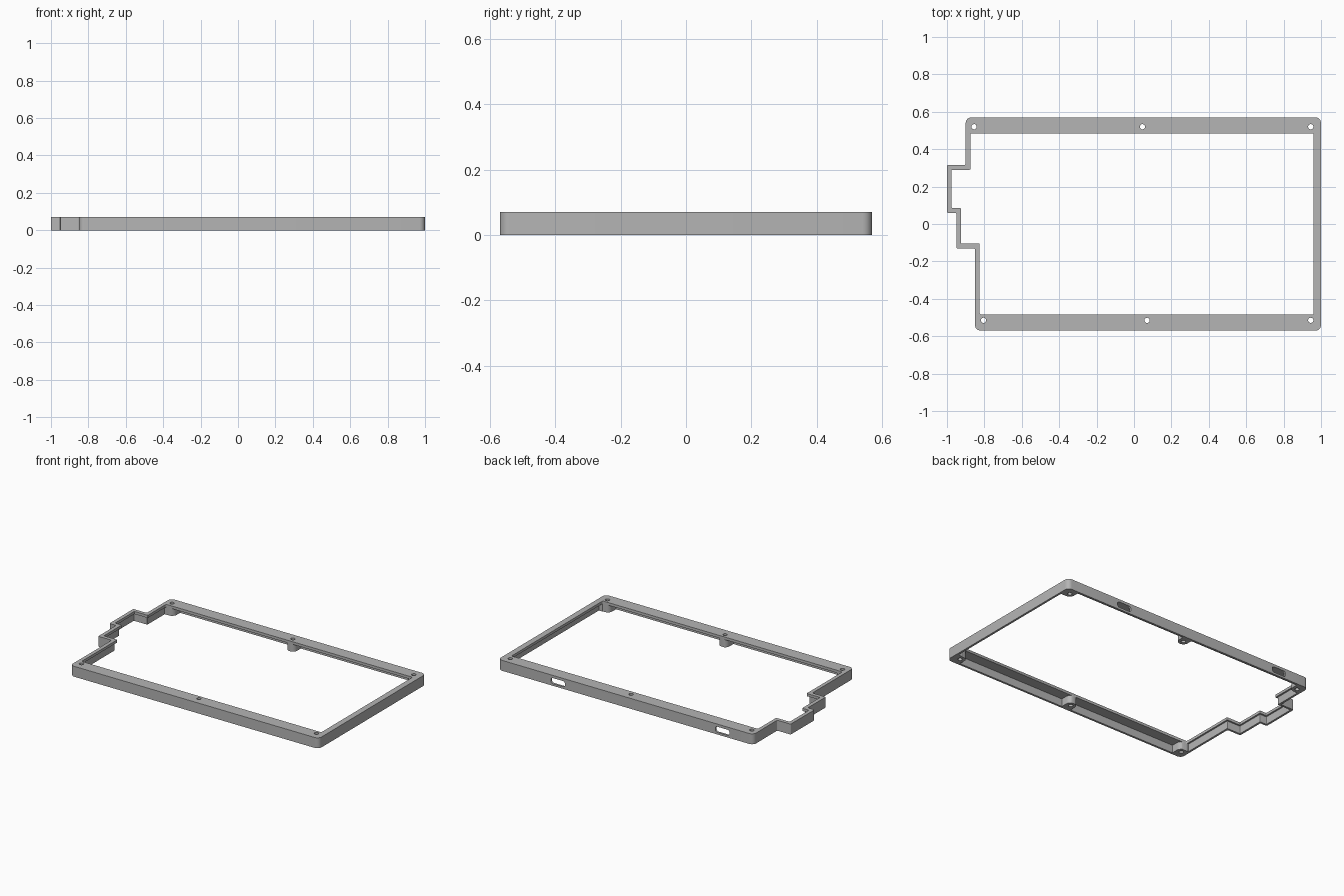
import bpy
import math
from mathutils import Vector

old = bpy.data.objects.get("Cube")
if old:
    bpy.data.objects.remove(old, do_unlink=True)

HEIGHT, HALF_Y, WALL, LIP = 0.07, 0.57, 0.014, 0.018
BOSS_R, HOLE_R = 0.034, 0.014

grey = bpy.data.materials.new("plain grey")
grey.use_nodes = True
colour = (0.46, 0.46, 0.46, 1)
grey.diffuse_color = colour
grey.node_tree.nodes["Principled BSDF"].inputs["Base Color"].default_value = colour


def inset(points, dists):
    """Move each edge of a counter-clockwise right-angled outline inward."""
    n = len(points)
    normals = []
    for i in range(n):
        d = (points[(i + 1) % n] - points[i]).normalized()
        normals.append(Vector((-d.y, d.x)) * dists[i])
    return [points[i] + normals[i - 1] + normals[i] for i in range(n)]


def rounded(points, radii, steps=6):
    """Replace each corner with a short arc."""
    result = []
    n = len(points)
    for i, p in enumerate(points):
        a = (points[i - 1] - p).normalized()
        b = (points[(i + 1) % n] - p).normalized()
        r = radii[i]
        for k in range(steps + 1):
            t = math.pi / 2 * k / steps
            result.append(p + r * (a + b - b * math.cos(t) - a * math.sin(t)))
    return result


def prism(name, points, z0, z1):
    n = len(points)
    verts = [(p.x, p.y, z) for z in (z0, z1) for p in points]
    faces = [tuple(reversed(range(n))), tuple(range(n, 2 * n))]
    faces += [(i, (i + 1) % n, (i + 1) % n + n, i + n) for i in range(n)]
    mesh = bpy.data.meshes.new(name)
    mesh.from_pydata(verts, [], faces)
    mesh.materials.append(grey)
    obj = bpy.data.objects.new(name, mesh)
    bpy.context.collection.objects.link(obj)
    return obj


def circle(x, y, r, n=32):
    return [Vector((x + r * math.cos(math.tau * i / n),
                    y + r * math.sin(math.tau * i / n))) for i in range(n)]


def box(x0, x1, y0, y1):
    return [Vector(c) for c in ((x0, y0), (x1, y0), (x1, y1), (x0, y1))]


def cut(target, cutter):
    """Subtract the cutter, then discard it."""
    mod = target.modifiers.new("cut", 'BOOLEAN')
    mod.operation = 'DIFFERENCE'
    mod.solver = 'EXACT'
    mod.object = cutter
    bpy.context.view_layer.objects.active = target
    bpy.ops.object.modifier_apply(modifier=mod.name)
    bpy.data.objects.remove(cutter, do_unlink=True)


# Outline: rectangle with a stepped side
outline = [Vector(p) for p in (
    (-0.85, -HALF_Y), (1, -HALF_Y), (1, HALF_Y), (-0.9, HALF_Y), (-0.9, 0.315),
    (-1, 0.315), (-1, 0.06), (-0.95, 0.06), (-0.95, -0.13), (-0.85, -0.13))]
steps = len(outline) - 4
frame = prism("case_frame", rounded(outline, [0.03] * 4 + [0.007] * steps), 0, HEIGHT)

# Opening inside the top lip
lip_edge = inset(outline, [0.085, 0.04, 0.085] + [0.025] * 7)
opening = rounded(lip_edge, [0.01] * 4 + [0.004] * steps)
cut(frame, prism("opening_cutter", opening, -0.05, HEIGHT + 0.05))

# Hollow under the lip, keeping the screw bosses
cavity_edge = inset(outline, [WALL] * len(outline))
cavity = prism("cavity_cutter", rounded(cavity_edge, [0.018] * 4 + [0.004] * steps),
               -0.05, HEIGHT - LIP)
screws = [(x, 0.52) for x in (-0.855, 0.045, 0.945)]
screws += [(x, -0.515) for x in (-0.805, 0.07, 0.945)]
for x, y in screws:
    cut(cavity, prism("boss", circle(x, y, BOSS_R), -0.1, HEIGHT))
    # Web from each boss to the long wall
    ends = sorted((y, math.copysign(HALF_Y, y)))
    cut(cavity, prism("web", box(x - BOSS_R, x + BOSS_R, *ends), -0.1, HEIGHT))
    # Corner bosses also join the side wall
    if abs(x) > 0.5:
        ends = sorted((x, x + math.copysign(0.06, x)))
        cut(cavity, prism("side_web", box(*ends, y - BOSS_R, y + BOSS_R), -0.1, HEIGHT))
cut(frame, cavity)

# Screw holes
for x, y in screws:
    cut(frame, prism("hole_cutter", circle(x, y, HOLE_R, 24), -0.05, HEIGHT + 0.05))

# Rounded port slots through the back wall
for x in (0.555, -0.67):
    corners = box(x - 0.053, x + 0.053, -0.019, 0.019)
    slot = prism("slot_cutter", rounded(corners, [0.016] * 4), -0.03, 0.03)
    slot.rotation_euler.x = math.pi / 2
    slot.location = (0, HALF_Y, 0.033)
    bpy.context.view_layer.update()
    cut(frame, slot)

# Smooth the rounded corners, keep the edges sharp
bpy.ops.object.select_all(action='DESELECT')
frame.select_set(True)
bpy.context.view_layer.objects.active = frame
bpy.ops.object.shade_smooth_by_angle(angle=math.radians(30))
